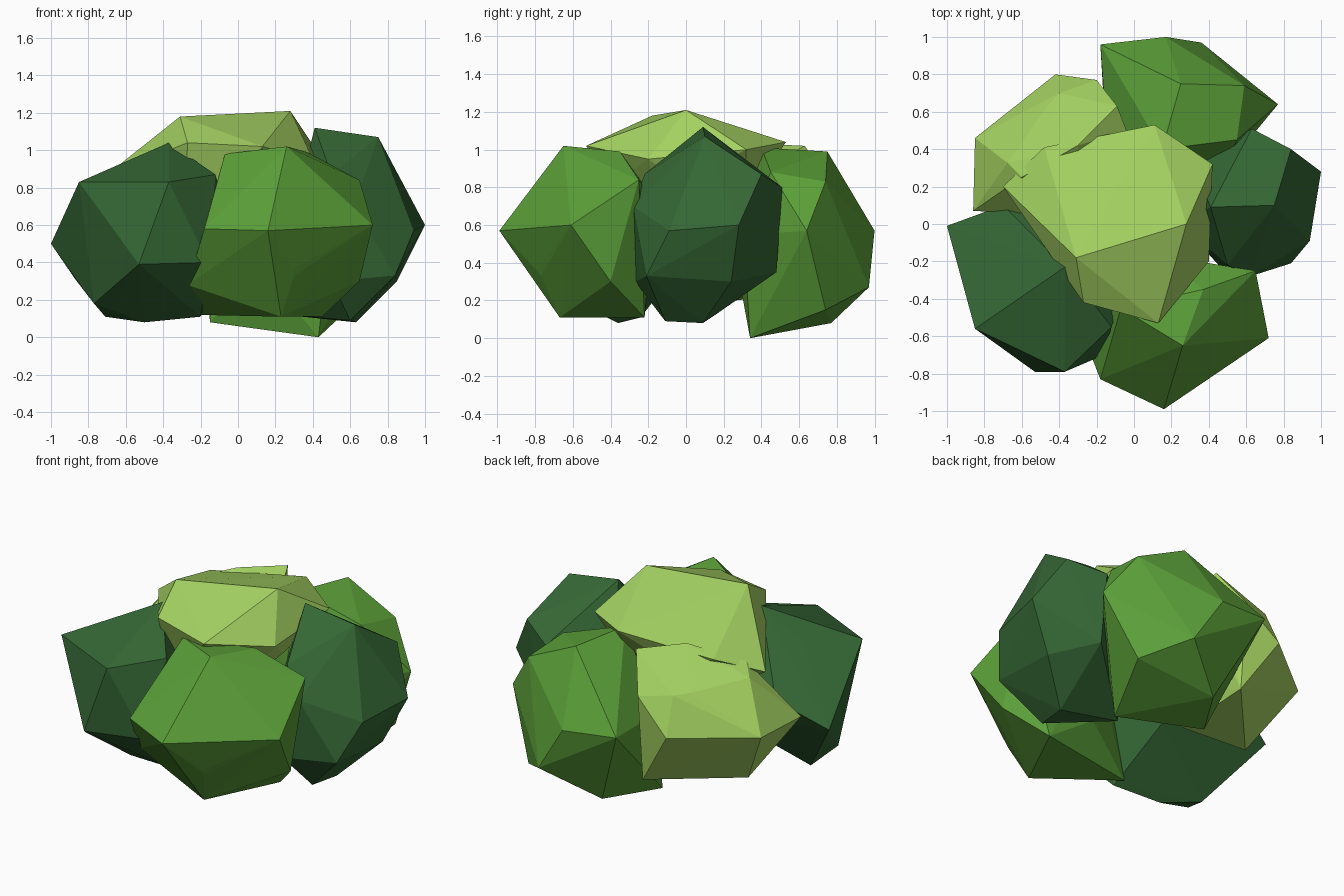
import bpy, bmesh
from mathutils import Vector, Euler


def material(name, rgb):
    m = bpy.data.materials.new(name)
    m.diffuse_color = (*rgb, 1)
    return m


DARK = material("dark_leaf", (0.035, 0.135, 0.035))
MID = material("mid_leaf", (0.105, 0.35, 0.04))
LIGHT = material("light_leaf", (0.37, 0.64, 0.12))


def clump(name, mat, center, radii, turn, corners):
    """Faceted leaf clump: hull of a coarse ellipsoid plus its main corners."""
    bm = bmesh.new()
    bmesh.ops.create_icosphere(bm, subdivisions=1, radius=1)
    rot = Euler(turn).to_matrix()
    for v in bm.verts:
        p = rot @ v.co
        v.co = Vector(center) + Vector([a * r for a, r in zip(p, radii)])
    pts = [v.co.copy() for v in bm.verts] + [Vector(c) for c in corners]
    bm.clear()
    for p in pts:
        bm.verts.new(p)
    hull = bmesh.ops.convex_hull(bm, input=bm.verts)
    junk = {g for g in hull["geom_interior"] + hull["geom_unused"]
            if isinstance(g, bmesh.types.BMVert)}
    bmesh.ops.delete(bm, geom=list(junk), context='VERTS')
    bmesh.ops.recalc_face_normals(bm, faces=bm.faces)
    me = bpy.data.meshes.new(name)
    bm.to_mesh(me)
    bm.free()
    me.materials.append(mat)
    ob = bpy.data.objects.new(name, me)
    bpy.context.collection.objects.link(ob)


# Lower ring of clumps
clump("left_clump", DARK, (-0.43, -0.33, 0.54), (0.38, 0.38, 0.4), (0.4, 0.3, 0.2),
      [(-1.0, -0.01, 0.5), (-0.85, -0.56, 0.83), (-0.37, -0.79, 0.83),
       (-0.53, -0.79, 0.39), (-0.37, -0.23, 1.04), (-0.82, -0.5, 0.6),
       (-0.77, -0.43, 0.18), (-0.71, -0.24, 0.11), (-0.5, -0.36, 0.08),
       (-0.2, -0.42, 0.11), (-0.7, 0.1, 0.65), (-0.12, -0.55, 0.87),
       (-0.87, -0.2, 0.31), (-0.16, -0.7, 0.4)])
clump("front_clump", MID, (0.22, -0.48, 0.55), (0.42, 0.36, 0.4), (0.3, 0.5, 0.9),
      [(0.16, -0.99, 0.57), (0.72, -0.61, 0.6), (0.26, -0.65, 1.02),
       (0.65, -0.25, 0.84), (0.3, -0.77, 0.33), (0.23, -0.67, 0.11),
       (-0.18, -0.83, 0.58), (0.65, -0.4, 0.3), (0.37, -0.35, 0.99),
       (-0.07, -0.45, 0.98), (-0.27, -0.6, 0.28), (-0.22, -0.35, 0.12),
       (0.45, -0.22, 0.11)])
clump("right_clump", DARK, (0.56, 0.11, 0.58), (0.33, 0.34, 0.42), (0.5, 0.2, 0.6),
      [(1.0, 0.28, 0.6), (0.75, 0.1, 1.07), (0.41, 0.09, 1.12),
       (0.94, -0.09, 0.57), (0.84, 0.4, 0.87), (0.84, -0.21, 0.33),
       (0.63, 0.09, 0.08), (0.63, 0.51, 0.8), (0.6, -0.11, 0.09),
       (0.62, -0.28, 0.7), (0.5, -0.27, 0.3), (0.5, -0.22, 0.87),
       (0.65, 0.48, 0.35), (0.85, 0.24, 0.3), (0.25, 0.15, 0.12)])
clump("back_clump", MID, (0.24, 0.56, 0.52), (0.4, 0.33, 0.4), (0.2, 0.6, 0.3),
      [(0.17, 1.0, 0.57), (0.59, 0.74, 0.83), (0.77, 0.64, 0.57),
       (0.25, 0.75, 0.99), (0.43, 0.34, 0.0), (-0.18, 0.96, 0.6),
       (0.36, 0.97, 0.27), (0.59, 0.74, 0.15), (0.05, 0.77, 0.08),
       (-0.15, 0.45, 0.08), (0.15, 0.4, 1.01), (0.55, 0.45, 0.88)])
clump("back_left_clump", LIGHT, (-0.42, 0.36, 0.61), (0.37, 0.34, 0.37), (0.3, 0.2, 0.7),
      [(-0.42, 0.8, 0.6), (-0.85, 0.46, 0.59), (-0.86, 0.07, 0.58),
       (-0.09, 0.63, 1.02), (-0.2, 0.77, 0.8), (-0.62, 0.26, 0.2),
       (-0.2, 0.72, 0.25), (-0.4, 0.7, 0.83), (-0.6, 0.25, 0.93),
       (-0.04, 0.5, 0.95), (-0.3, 0.42, 1.03), (-0.2, 0.2, 0.22)])

# Crown clump on top
clump("top_clump", LIGHT, (-0.08, 0.0, 0.82), (0.42, 0.42, 0.28), (0.4, 0.4, 0.1),
      [(0.28, 0.0, 1.21), (-0.31, -0.18, 1.18), (0.13, -0.53, 1.02),
       (-0.27, -0.42, 1.04), (-0.7, 0.2, 0.87), (0.11, 0.53, 1.04),
       (-0.48, 0.41, 0.97), (0.42, 0.32, 1.0), (0.4, -0.2, 0.95)])
